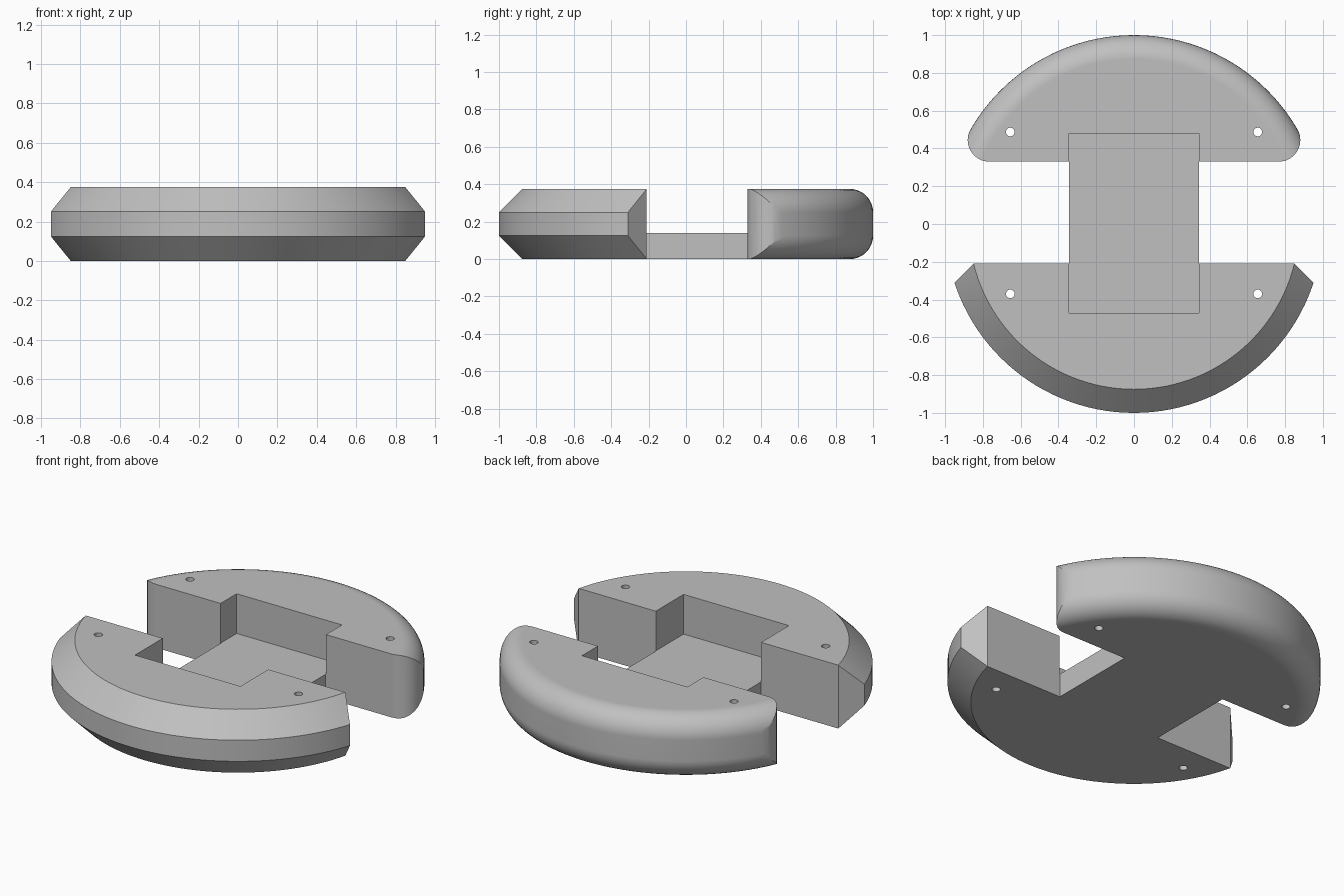
import bpy, bmesh
from math import sin, cos, pi, radians
from mathutils import Vector

default = bpy.data.objects.get("Cube")
if default:
    bpy.data.objects.remove(default, do_unlink=True)

HEIGHT, EDGE = 0.375, 0.125
FRONT_Y, BACK_Y = -0.21, 0.33

grey = bpy.data.materials.new("mid grey")
grey.use_nodes = True
colour = (0.53, 0.53, 0.53, 1)
grey.diffuse_color = colour
grey.node_tree.nodes["Principled BSDF"].inputs["Base Color"].default_value = colour


def add_object(name, bm):
    mesh = bpy.data.meshes.new(name)
    bmesh.ops.recalc_face_normals(bm, faces=bm.faces)
    bm.to_mesh(mesh)
    bm.free()
    mesh.materials.append(grey)
    obj = bpy.data.objects.new(name, mesh)
    bpy.context.collection.objects.link(obj)
    return obj


def trimmed_disc(name, steps, planes):
    """Turn a disc with eased edges, then slice it by vertical planes."""
    arc = [i / steps * pi / 2 for i in range(steps + 1)]
    r_in = 1 - EDGE
    lower = [(r_in + EDGE * sin(a), EDGE - EDGE * cos(a)) for a in arc]
    upper = [(r, HEIGHT - z) for r, z in reversed(lower)]
    profile = [(0, 0)] + lower + upper + [(0, HEIGHT)]
    bm = bmesh.new()
    verts = [bm.verts.new((r, 0, z)) for r, z in profile]
    edges = [bm.edges.new(pair) for pair in zip(verts, verts[1:])]
    bmesh.ops.spin(bm, geom=verts + edges, cent=(0, 0, 0), axis=(0, 0, 1),
                   angle=2 * pi, steps=128, use_merge=True)
    bmesh.ops.remove_doubles(bm, verts=bm.verts, dist=1e-5)
    for point, normal in planes:
        bmesh.ops.bisect_plane(bm, geom=bm.verts[:] + bm.edges[:] + bm.faces[:],
                               plane_co=point, plane_no=normal, clear_outer=True)
        rim = [e for e in bm.edges if e.is_boundary]
        bmesh.ops.holes_fill(bm, edges=rim, sides=0)
    bmesh.ops.dissolve_limit(bm, angle_limit=0.002, verts=bm.verts, edges=bm.edges)
    return add_object(name, bm)


def box(name, low, high):
    bm = bmesh.new()
    bmesh.ops.create_cube(bm, size=1)
    low, high = Vector(low), Vector(high)
    for v in bm.verts:
        v.co = (low + high) / 2 + v.co * (high - low)
    return add_object(name, bm)


def combine(target, tool, operation):
    mod = target.modifiers.new(operation, "BOOLEAN")
    mod.operation, mod.object, mod.solver = operation, tool, "EXACT"
    bpy.context.view_layer.objects.active = target
    bpy.ops.object.modifier_apply(modifier=mod.name)
    bpy.data.objects.remove(tool, do_unlink=True)


# Front half: chamfered rim, tips clipped at 45 degrees
front_planes = [((0, FRONT_Y, 0), (0, 1, 0))]
front_planes += [((s * 0.85, FRONT_Y, 0), (s, 1, 0)) for s in (-1, 1)]
body = trimmed_disc("clamp_body", 1, front_planes)

# Back half: rounded rim and rounded vertical corners
tip_r = 0.115
back_planes = [((0, BACK_Y, 0), (0, -1, 0))]
for s in (-1, 1):
    for degrees in range(-78, 20, 12):
        n = Vector((s * cos(radians(degrees)), sin(radians(degrees)), 0))
        centre = Vector((s * 0.765, BACK_Y + tip_r, 0))
        back_planes.append((centre + n * tip_r, n))
combine(body, trimmed_disc("back_half", 10, back_planes), "UNION")

# Bridge joining the halves, and the pocket sunk over it
combine(body, box("bridge", (-0.343, -0.4, 0), (0.343, 0.42, 0.25)), "UNION")
combine(body, box("pocket", (-0.345, -0.47, 0.14), (0.345, 0.48, 0.6)), "DIFFERENCE")

# Four screw holes
for x in (-0.655, 0.655):
    for y in (-0.37, 0.487):
        bm = bmesh.new()
        bmesh.ops.create_cone(bm, cap_ends=True, segments=24, radius1=0.023,
                              radius2=0.023, depth=1)
        bmesh.ops.translate(bm, verts=bm.verts, vec=(x, y, HEIGHT / 2))
        combine(body, add_object("screw_hole", bm), "DIFFERENCE")

# Smooth curved faces, crisp edges
bpy.ops.object.select_all(action="DESELECT")
body.select_set(True)
bpy.context.view_layer.objects.active = body
bpy.ops.object.shade_smooth_by_angle(angle=radians(25))
weighted = body.modifiers.new("flat caps", "WEIGHTED_NORMAL")
weighted.keep_sharp = True
